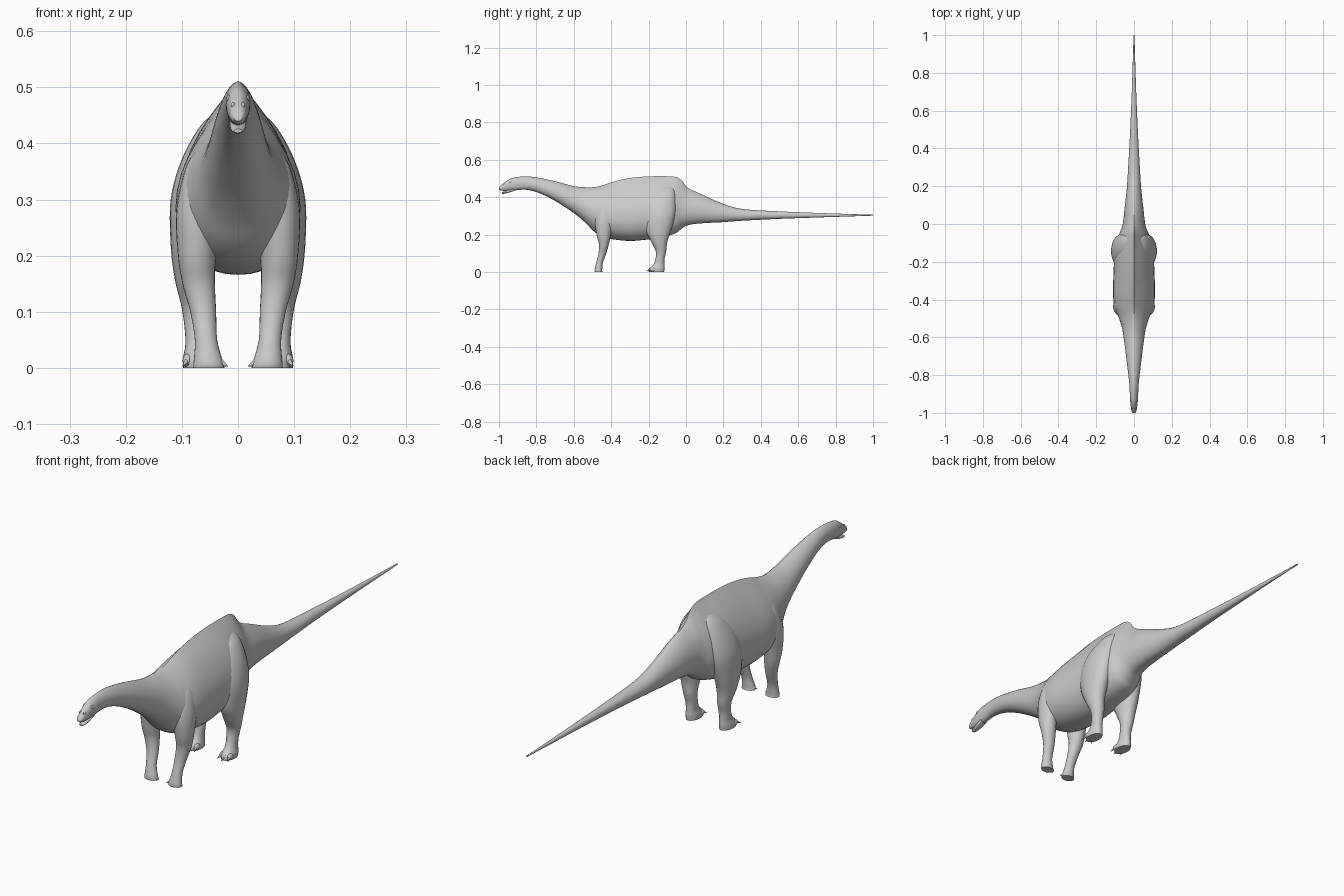
import bpy, bmesh, math
from mathutils import Vector

skin = bpy.data.materials.new("grey skin")
skin.diffuse_color = (0.6, 0.6, 0.6, 1)


def smooth_rows(rows, steps):
    """Catmull-Rom interpolation of section rows."""
    out = []
    for i in range(len(rows) - 1):
        p0, p1 = rows[max(i - 1, 0)], rows[i]
        p2, p3 = rows[i + 1], rows[min(i + 2, len(rows) - 1)]
        for k in range(steps):
            t = k / steps
            out.append([0.5 * (2 * b + (c - a) * t + (2 * a - 5 * b + 4 * c - d) * t * t
                               + (3 * b - a - 3 * c + d) * t ** 3)
                        for a, b, c, d in zip(p0, p1, p2, p3)])
    out.append(list(rows[-1]))
    return out


def finish(bm, name, mirror=False, angle=50):
    bmesh.ops.recalc_face_normals(bm, faces=bm.faces[:])
    mesh = bpy.data.meshes.new(name)
    bm.to_mesh(mesh)
    bm.free()
    mesh.materials.append(skin)
    obj = bpy.data.objects.new(name, mesh)
    bpy.context.collection.objects.link(obj)
    if mirror:
        mod = obj.modifiers.new("mirror", 'MIRROR')
        mod.use_mirror_merge = False
    bpy.ops.object.select_all(action='DESELECT')
    obj.select_set(True)
    bpy.context.view_layer.objects.active = obj
    bpy.ops.object.shade_smooth_by_angle(angle=math.radians(angle))
    return obj


def loft(rings, name, mirror=False):
    bm = bmesh.new()
    loops = [[bm.verts.new(p) for p in ring] for ring in rings]
    n = len(loops[0])
    for a, b in zip(loops, loops[1:]):
        for i in range(n):
            j = (i + 1) % n
            bm.faces.new((a[i], a[j], b[j], b[i]))
    bm.faces.new(loops[0])
    bm.faces.new(loops[-1])
    return finish(bm, name, mirror)


def body_ring(row, n=40):
    """Cross-section across y: tented above, full and round below."""
    y, top, bot, w, ridge = row
    mid = bot + (0.5 - 0.15 * ridge) * (top - bot)
    ring = []
    for i in range(n):
        a = 2 * math.pi * i / n
        c, s = math.cos(a), math.sin(a)
        power = 1 + 1.1 * max(ridge, 0) if s > 0 else 0.88
        x = math.copysign(abs(c) ** power, c) * w
        ring.append((x, y, mid + s * ((top - mid) if s > 0 else (mid - bot))))
    return ring


def leg_ring(row, n=24):
    z, cx, cy, rx, ry = row
    return [(cx + rx * math.cos(2 * math.pi * i / n),
             cy + ry * math.sin(2 * math.pi * i / n), z) for i in range(n)]


# Head, neck, trunk and tail: y, top, bottom, half width, ridge sharpness
body = [
    (-1.0, 0.450, 0.440, 0.007, 0), (-0.99, 0.462, 0.436, 0.013, 0),
    (-0.965, 0.482, 0.433, 0.017, 0), (-0.93, 0.502, 0.434, 0.021, 0.1),
    (-0.86, 0.511, 0.440, 0.024, 0.3), (-0.79, 0.504, 0.424, 0.031, 0.3),
    (-0.70, 0.485, 0.380, 0.042, 0.35), (-0.60, 0.459, 0.315, 0.055, 0.4),
    (-0.54, 0.453, 0.265, 0.066, 0.5), (-0.49, 0.454, 0.215, 0.083, 0.6),
    (-0.44, 0.465, 0.186, 0.102, 0.75), (-0.38, 0.485, 0.173, 0.111, 0.9),
    (-0.30, 0.502, 0.166, 0.110, 1), (-0.22, 0.510, 0.172, 0.107, 1),
    (-0.14, 0.512, 0.183, 0.104, 1.05), (-0.06, 0.509, 0.205, 0.081, 1.1),
    (-0.025, 0.491, 0.230, 0.066, 1.1), (0.01, 0.450, 0.250, 0.058, 0.8),
    (0.08, 0.417, 0.260, 0.050, 0.5), (0.19, 0.368, 0.266, 0.038, 0.3),
    (0.30, 0.337, 0.274, 0.031, 0.15), (0.50, 0.324, 0.284, 0.020, 0),
    (0.75, 0.314, 0.293, 0.010, 0), (1.0, 0.306, 0.301, 0.0025, 0),
]
loft([body_ring(r) for r in smooth_rows(body, 5)], "body")

# Lower jaw, hanging slightly open
jaw = [(-0.985, 0.426, 0.419, 0.007, 0), (-0.975, 0.430, 0.418, 0.011, 0),
       (-0.955, 0.437, 0.422, 0.014, 0), (-0.92, 0.450, 0.433, 0.015, 0)]
loft([body_ring(r, 20) for r in smooth_rows(jaw, 4)], "lower_jaw")

# Legs: z, centre x, centre y, half width, half depth
front_leg = [
    (0.0, 0.052, -0.467, 0.028, 0.020), (0.012, 0.053, -0.468, 0.026, 0.020),
    (0.05, 0.057, -0.462, 0.020, 0.018), (0.10, 0.062, -0.447, 0.023, 0.021),
    (0.15, 0.070, -0.439, 0.029, 0.027), (0.20, 0.073, -0.440, 0.034, 0.038),
    (0.28, 0.067, -0.435, 0.043, 0.052), (0.36, 0.055, -0.425, 0.037, 0.046),
    (0.41, 0.044, -0.415, 0.014, 0.020),
]
loft([leg_ring(r) for r in smooth_rows(front_leg, 5)], "front_legs", True)

hind_leg = [
    (0.0, 0.073, -0.157, 0.025, 0.040), (0.018, 0.073, -0.155, 0.025, 0.040),
    (0.04, 0.073, -0.145, 0.021, 0.029), (0.07, 0.073, -0.139, 0.022, 0.024),
    (0.11, 0.075, -0.134, 0.026, 0.028), (0.16, 0.079, -0.143, 0.034, 0.043),
    (0.22, 0.079, -0.147, 0.041, 0.066), (0.30, 0.073, -0.140, 0.047, 0.082),
    (0.37, 0.059, -0.130, 0.042, 0.076), (0.43, 0.042, -0.110, 0.026, 0.050),
    (0.46, 0.025, -0.095, 0.010, 0.020),
]
loft([leg_ring(r) for r in smooth_rows(hind_leg, 5)], "hind_legs", True)


def claw(name, base, tip, radius):
    base, tip = Vector(base), Vector(tip)
    axis = tip - base
    rot = axis.to_track_quat('Z', 'Y').to_matrix().to_4x4()
    bm = bmesh.new()
    bmesh.ops.create_cone(bm, cap_ends=True, segments=10, radius1=radius, radius2=0.0008,
                          depth=axis.length)
    bm.transform(rot)
    bmesh.ops.translate(bm, verts=bm.verts[:], vec=(base + tip) / 2)
    finish(bm, name, True)


def bump(name, centre, size):
    bm = bmesh.new()
    bmesh.ops.create_uvsphere(bm, u_segments=14, v_segments=8, radius=1)
    bmesh.ops.scale(bm, verts=bm.verts[:], vec=size)
    bmesh.ops.translate(bm, verts=bm.verts[:], vec=centre)
    finish(bm, name, True)


# Three toes with claws on each hind foot, one thumb claw on each front foot
for i, x in enumerate((0.056, 0.073, 0.090)):
    y = -0.185 if i == 1 else -0.177
    bump(f"hind_toe_{i + 1}", (x, y, 0.013), (0.009, 0.015, 0.012))
    claw(f"hind_claw_{i + 1}", (x, y - 0.006, 0.014),
         (x + (x - 0.07) * 0.4, y - 0.026, 0.004), 0.006)
claw("thumb_claw", (0.034, -0.468, 0.011), (0.018, -0.474, 0.003), 0.008)

# Eyes and raised nostrils
bump("eyes", (0.0165, -0.938, 0.480), (0.004, 0.007, 0.006))
bump("nostrils", (0.009, -0.975, 0.468), (0.004, 0.007, 0.005))
